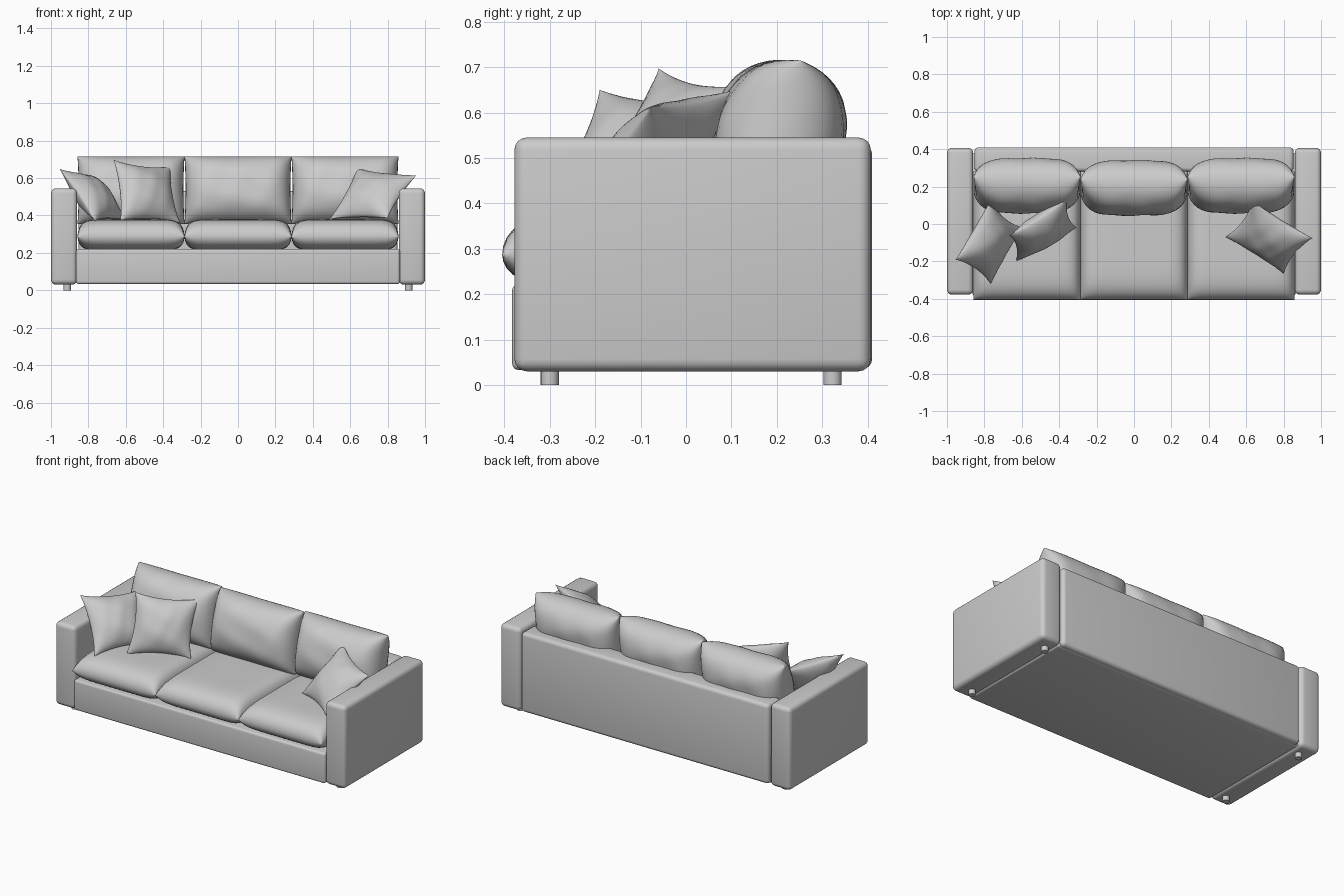
import bpy, bmesh, math
from mathutils import Vector

if "Cube" in bpy.data.objects:
    bpy.data.objects.remove(bpy.data.objects["Cube"])


def finish(name, bm, angle=60):
    mesh = bpy.data.meshes.new(name)
    bmesh.ops.recalc_face_normals(bm, faces=bm.faces)
    bm.to_mesh(mesh)
    bm.free()
    ob = bpy.data.objects.new(name, mesh)
    bpy.context.collection.objects.link(ob)
    bpy.ops.object.select_all(action='DESELECT')
    ob.select_set(True)
    bpy.context.view_layer.objects.active = ob
    bpy.ops.object.shade_smooth_by_angle(angle=math.radians(angle))
    return ob


def block(name, lo, hi, r):
    """Upholstered box with rounded edges."""
    bm = bmesh.new()
    bmesh.ops.create_cube(bm, size=1)
    for v in bm.verts:
        v.co = Vector([(a + b) / 2 + c * (b - a) for a, b, c in zip(lo, hi, v.co)])
    bmesh.ops.bevel(bm, geom=bm.edges[:], offset=r, segments=4, profile=0.5, affect='EDGES')
    return finish(name, bm)


def cushion(name, corners, front, back, nu, nv, p, pinch, n=26, fold=0.0):
    """Stuffed cushion over four corners (top left, top right, bottom right, bottom left)."""
    tl, tr, br, bl = [Vector(c) for c in corners]
    mid = (tl + tr + br + bl) / 4
    ax = (tr + br - tl - bl) / 4
    ay = (tl + tr - bl - br) / 4
    twist = (tl - tr + br - bl) / 4
    nrm = ay.cross(ax).normalized()      # points towards the viewer's back side
    bm = bmesh.new()
    for side, depth in ((-1, front), (1, back)):
        rows = []
        for i in range(n + 1):
            row = []
            for j in range(n + 1):
                u = math.sin(math.pi * (j / n - 0.5))
                v = math.sin(math.pi * (i / n - 0.5))
                h = max(0, (1 - abs(u) ** nu) * (1 - abs(v) ** nv)) ** p
                # soft creases running in from the edges
                h *= 1 + fold * math.sin(7 * u + 2 * v) * math.sin(5 * v - 3 * u)
                x = u * (1 - pinch * (1 - v * v))
                y = v * (1 - pinch * (1 - u * u))
                row.append(bm.verts.new(mid + ax * x + ay * y - twist * x * y
                                        + nrm * side * depth * h))
            rows.append(row)
        for i in range(n):
            for j in range(n):
                bm.faces.new((rows[i][j], rows[i][j + 1], rows[i + 1][j + 1], rows[i + 1][j]))
    bmesh.ops.remove_doubles(bm, verts=bm.verts, dist=0.0003)
    return finish(name, bm, 80)


# Frame: base, back and two arms
block("base", (-0.865, -0.383, 0.033), (0.865, 0.38, 0.222), 0.014)
block("back_frame", (-0.853, 0.28, 0.035), (0.853, 0.41, 0.53), 0.022)
for s, side in ((-1, "left"), (1, "right")):
    xs = sorted((s * 0.86, s * 1.0))
    block(side + "_arm", (xs[0], -0.378, 0.03), (xs[1], 0.407, 0.545), 0.027)
    # Round feet
    for y, end in ((-0.30, "front"), (0.323, "back")):
        bm = bmesh.new()
        bmesh.ops.create_cone(bm, cap_ends=True, segments=20, radius1=0.02,
                              radius2=0.02, depth=0.04)
        bmesh.ops.translate(bm, verts=bm.verts, vec=(s * 0.913, y, 0.02))
        finish(f"{side}_{end}_foot", bm, 40)

# Three seat cushions and three back cushions
for k, side in enumerate(("left", "middle", "right")):
    c = (k - 1) * 0.572
    w = 0.286
    cushion(side + "_seat_cushion",
            [(c - w, 0.28, 0.287), (c + w, 0.28, 0.287),
             (c + w, -0.405, 0.287), (c - w, -0.405, 0.287)],
            0.093, 0.075, 9, 6, 0.5, 0.0)
    y = 0.0 if k == 1 else 0.012
    cushion(side + "_back_cushion",
            [(c - w, 0.24 + y, 0.715), (c + w, 0.24 + y, 0.715),
             (c + w, 0.155 + y, 0.355), (c - w, 0.155 + y, 0.355)],
            0.145, 0.135, 5, 2.6, 0.5, 0.02, fold=0.03)

# Throw pillows leaning on the arms and backs
pillows = {
    "left_corner_pillow": [(-0.955, -0.19, 0.65), (-0.77, 0.125, 0.61),
                           (-0.60, -0.02, 0.38), (-0.765, -0.32, 0.37)],
    "left_front_pillow": [(-0.665, -0.06, 0.697), (-0.36, 0.135, 0.66),
                          (-0.31, -0.02, 0.362), (-0.63, -0.20, 0.372)],
    "right_corner_pillow": [(0.635, 0.125, 0.655), (0.955, -0.075, 0.615),
                            (0.80, -0.265, 0.385), (0.49, -0.07, 0.38)],
}
for name, corners in pillows.items():
    cushion(name, corners, 0.075, 0.075, 2.2, 2.2, 0.65, 0.12, n=24, fold=0.05)
